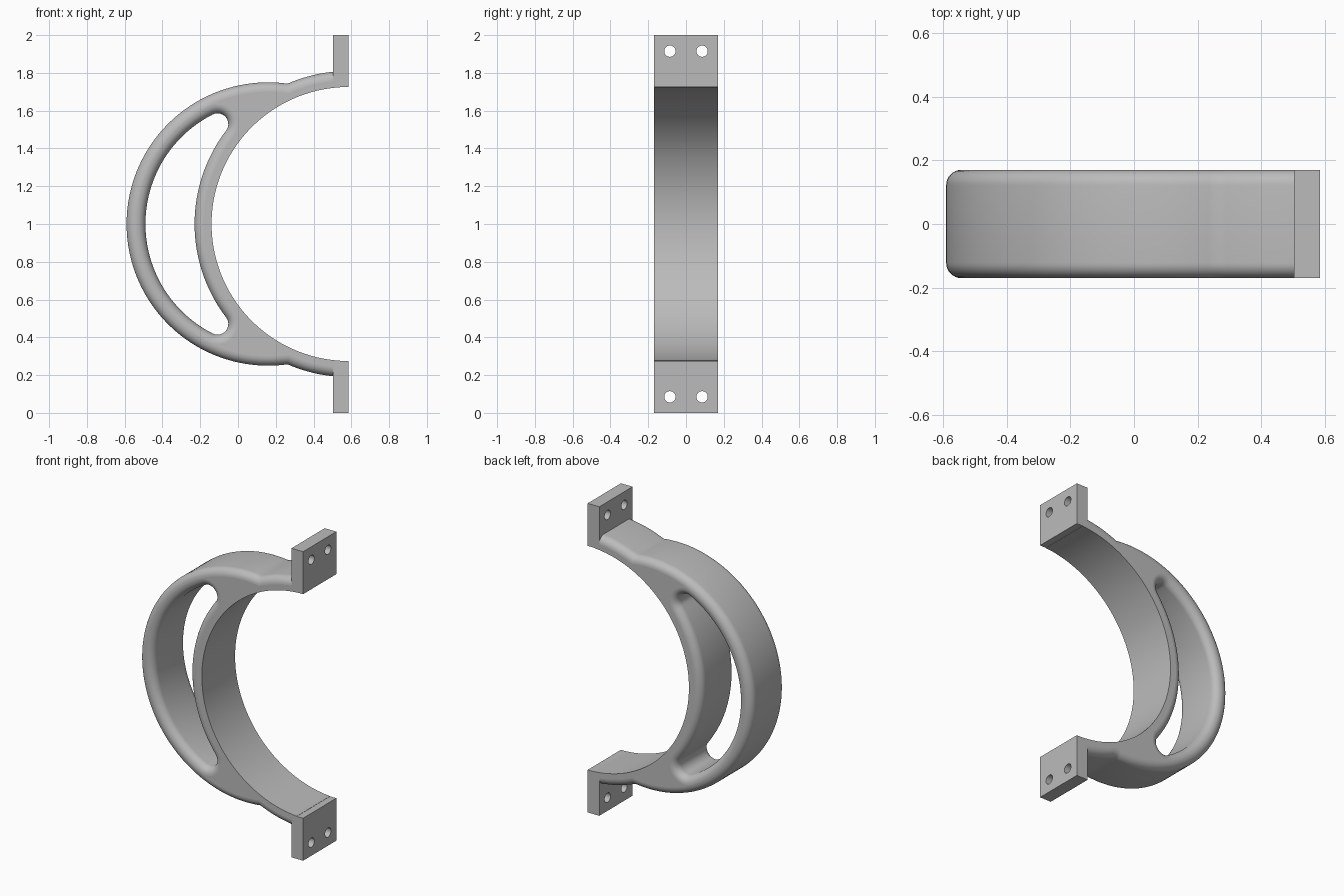
import bpy, bmesh
from math import sin, cos, pi, sqrt, atan2, acos, radians

if "Cube" in bpy.data.objects:
    bpy.data.objects.remove(bpy.data.objects["Cube"])

grey = bpy.data.materials.new("light grey")
grey.use_nodes = True
colour = (0.5, 0.5, 0.5, 1)
grey.diffuse_color = colour
grey.node_tree.nodes["Principled BSDF"].inputs["Base Color"].default_value = colour


def arc(cx, cz, r, start, end, n):
    """Points on an arc, end point left out."""
    return [(cx + r * cos(start + (end - start) * i / n),
             cz + r * sin(start + (end - start) * i / n)) for i in range(n)]


def loft(name, layers, place):
    """Join matching closed loops layer by layer and cap both ends, keeping holes open."""
    bm = bmesh.new()
    rings = [[[bm.verts.new(place(p, depth)) for p in loop] for loop in loops]
             for depth, loops in layers]
    for low, high in zip(rings, rings[1:]):
        for a, b in zip(low, high):
            for i in range(len(a)):
                j = (i + 1) % len(a)
                bm.faces.new((a[i], a[j], b[j], b[i]))
    cap_faces = []
    for cap in (rings[0], rings[-1]):
        edges = [bm.edges.get((l[i - 1], l[i])) for l in cap for i in range(len(l))]
        made = bmesh.ops.triangle_fill(bm, use_beauty=True, edges=edges)["geom"]
        cap_faces += [g for g in made if isinstance(g, bmesh.types.BMFace)]
    bmesh.ops.recalc_face_normals(bm, faces=bm.faces)
    bm.faces.index_update()
    flat = [f.index for f in cap_faces]
    mesh = bpy.data.meshes.new(name)
    bm.to_mesh(mesh)
    bm.free()
    mesh.materials.append(grey)
    obj = bpy.data.objects.new(name, mesh)
    bpy.context.collection.objects.link(obj)
    bpy.ops.object.select_all(action='DESELECT')
    obj.select_set(True)
    bpy.context.view_layer.objects.active = obj
    bpy.ops.object.shade_smooth_by_angle(angle=radians(30))
    for i in flat:
        mesh.polygons[i].use_smooth = False
    return obj


# Main dimensions
HALF = 0.17                       # half width
MID = 1.0                         # height of the symmetry plane
RING_X, BORE, RING_R = 0.585, 0.725, 0.81
BOW_X, BOW_R = 0.16, 0.75         # outer handle bow
SLOT_OUT, SLOT_IN, TIP = 0.65, 0.815, 0.057
ROUND = 0.048                     # edge rounding
SPAN = RING_X - BOW_X


def meet(r_bow, r_ring):
    """Angles about the bow and ring centres where the two circles cross."""
    x = (r_bow ** 2 - r_ring ** 2 + SPAN ** 2) / (2 * SPAN)
    z = sqrt(r_bow ** 2 - x * x)
    return atan2(z, x), atan2(z, x - SPAN)


tip_bow, tip_ring = meet(SLOT_OUT - TIP, SLOT_IN + TIP)
tip_x = BOW_X + (SLOT_OUT - TIP) * cos(tip_bow)
tip_z = (SLOT_OUT - TIP) * sin(tip_bow)


def handle_loops(d):
    """Outline and slot, pulled into the material by d; the bore stays sharp."""
    a, b = meet(BOW_R - d, RING_R - d)
    end_out = acos((0.54 - RING_X) / (RING_R - d))
    end_in = acos((0.54 - RING_X) / BORE)
    turn = 2 * pi
    outline = arc(RING_X, MID, RING_R - d, end_out, b, 10)
    outline += arc(BOW_X, MID, BOW_R - d, a, turn - a, 90)
    outline += arc(RING_X, MID, RING_R - d, turn - b, turn - end_out, 10)
    outline.append((0.54, MID - (RING_R - d) * sin(end_out)))
    outline += arc(RING_X, MID, BORE, turn - end_in, end_in, 80)
    outline.append((0.54, MID + BORE * sin(end_in)))
    slot = arc(BOW_X, MID, SLOT_OUT + d, tip_bow, turn - tip_bow, 56)
    slot += arc(tip_x, MID - tip_z, TIP + d, -tip_bow, pi - tip_ring, 14)
    slot += arc(RING_X, MID, SLOT_IN - d, turn - tip_ring, tip_ring, 40)
    slot += arc(tip_x, MID + tip_z, TIP + d, tip_ring - pi, tip_bow, 14)
    return [outline, slot]


# Curved strap and handle bow with rounded edges
steps = [i * pi / 16 for i in range(9)]
half = [(HALF - ROUND + ROUND * sin(t), ROUND * (1 - cos(t))) for t in steps]
section = [(-y, d) for y, d in reversed(half)] + half
loft("handle_clamp", [(y, handle_loops(d)) for y, d in section],
     lambda p, y: (p[0], y, p[1]))

# Mounting blocks with two bolt holes each
for label, s in (("upper", 1), ("lower", -1)):
    def block_loops():
        plate = [(-HALF, MID + s * BORE), (HALF, MID + s * BORE),
                 (HALF, MID + s), (-HALF, MID + s)]
        return [plate] + [arc(y, MID + s * 0.915, 0.03, 0, 2 * pi, 28)
                          for y in (-0.085, 0.085)]
    loft(label + "_mounting_block", [(0.502, block_loops()), (RING_X, block_loops())],
         lambda p, x: (x, p[0], p[1]))
